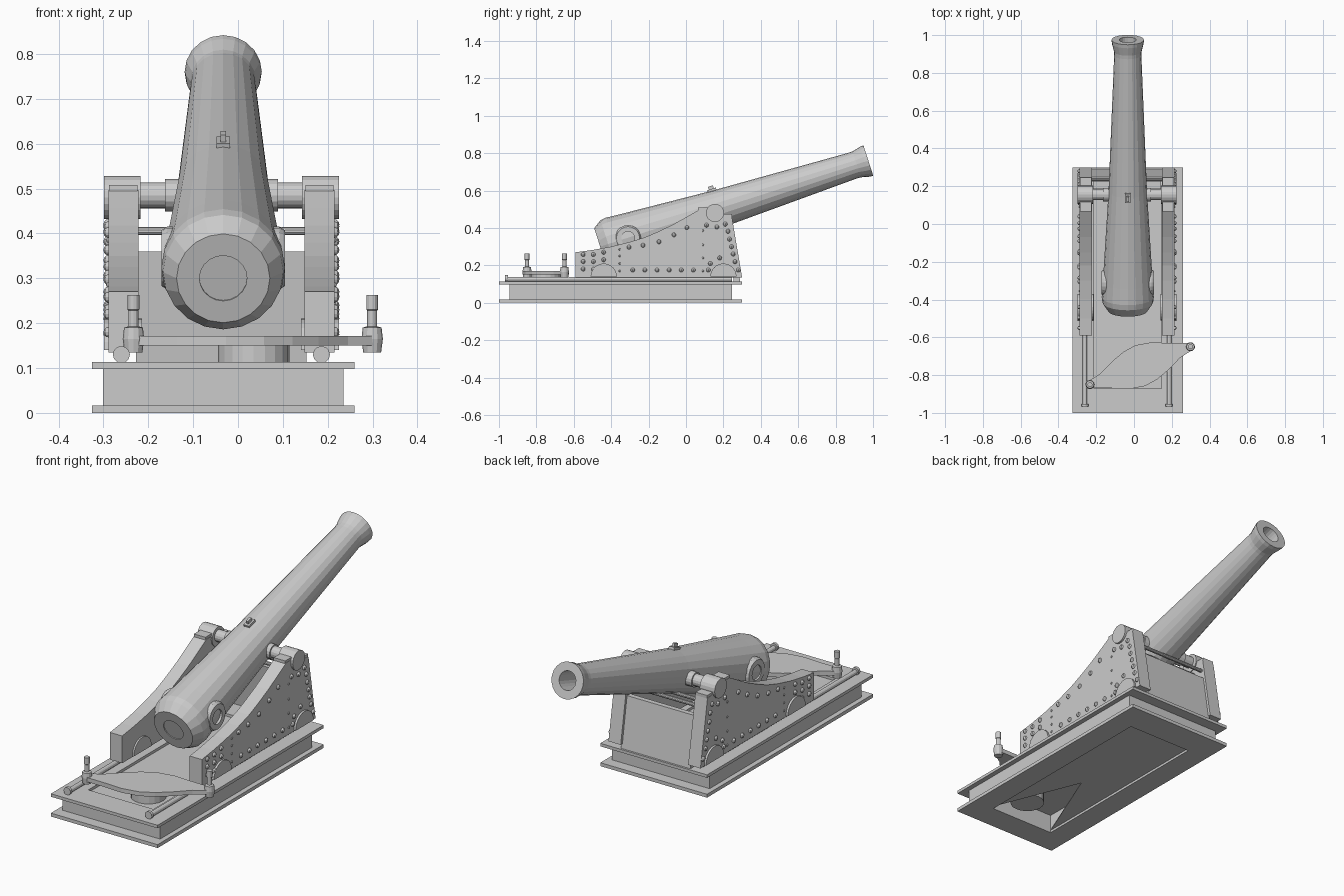
import bpy, bmesh, math
from mathutils import Vector, Matrix

if "Cube" in bpy.data.objects:
    bpy.data.objects.remove(bpy.data.objects["Cube"])

CX = -0.033                      # centre line of gun and base
CC = -0.037                      # centre line of carriage
AXIS = {'X': Matrix.Rotation(math.pi / 2, 4, 'Y'),
        'Y': Matrix.Rotation(-math.pi / 2, 4, 'X'), 'Z': Matrix()}


def finish(name, bm, matrix=None):
    if matrix is not None:
        bm.transform(matrix)
    bmesh.ops.recalc_face_normals(bm, faces=bm.faces)
    me = bpy.data.meshes.new(name)
    bm.to_mesh(me)
    bm.free()
    ob = bpy.data.objects.new(name, me)
    bpy.context.collection.objects.link(ob)
    return ob


def box(name, x0, x1, y0, y1, z0, z1):
    bm = bmesh.new()
    bmesh.ops.create_cube(bm, size=1)
    m = Matrix.Translation(((x0 + x1) / 2, (y0 + y1) / 2, (z0 + z1) / 2))
    return finish(name, bm, m @ Matrix.Diagonal((x1 - x0, y1 - y0, z1 - z0, 1)))


def lathe(name, pts, matrix, n=16, closed=False):
    """Spin (radius, height) points about local z, then place with matrix."""
    bm = bmesh.new()
    vs = [bm.verts.new((r, 0, h)) for r, h in pts]
    es = [bm.edges.new(p) for p in zip(vs, vs[1:])]
    if closed:
        es.append(bm.edges.new((vs[-1], vs[0])))
    bmesh.ops.spin(bm, geom=vs + es, cent=(0, 0, 0), axis=(0, 0, 1),
                   angle=2 * math.pi, steps=n)
    bmesh.ops.remove_doubles(bm, verts=bm.verts, dist=1e-5)
    return finish(name, bm, matrix)


def rod(name, start, length, r, axis, n=16):
    return lathe(name, [(0, 0), (r, 0), (r, length), (0, length)],
                 Matrix.Translation(start) @ AXIS[axis], n)


def prism(name, pts, axis, a, b):
    """Polygon extruded from a to b: 'X' takes (y, z), 'Z' takes (x, y)."""
    bm = bmesh.new()
    co = (lambda p: (a, *p)) if axis == 'X' else (lambda p: (*p, a))
    f = bm.faces.new([bm.verts.new(co(p)) for p in pts])
    new = bmesh.ops.extrude_face_region(bm, geom=[f])['geom']
    d = Vector((b - a, 0, 0) if axis == 'X' else (0, 0, b - a))
    bmesh.ops.translate(bm, vec=d, verts=[v for v in new if isinstance(v, bmesh.types.BMVert)])
    return finish(name, bm)


def frame(name, ox, y0, y1, z0, z1):
    """Rectangular slab with the shared long opening through it."""
    bm = bmesh.new()
    outer = [(CX - ox, y0), (CX + ox, y0), (CX + ox, y1), (CX - ox, y1)]
    inner = [(CX - .178, -.87), (CX + .178, -.87), (CX + .178, .15), (CX - .178, .15)]
    rings = [[bm.verts.new((*p, z)) for p in loop]
             for loop, z in ((outer, z0), (outer, z1), (inner, z1), (inner, z0))]
    for k in range(4):
        a, b = rings[k], rings[(k + 1) % 4]
        for i in range(4):
            j = (i + 1) % 4
            bm.faces.new((a[i], a[j], b[j], b[i]))
    return finish(name, bm)


# base platform: bottom flange, web, top flange
frame("base_bottom_flange", .2925, -1, .3, 0, .017)
frame("base_web", .268, -.945, .245, .017, .098)
frame("base_top_flange", .2925, -1, .3, .098, .113)
# floor under the carriage and notched sheet closing the underside
box("floor_plate", CX - .178, CX + .178, -.87, .15, .094, .1)
prism("underside_sheet", [(CX - .178, .15), (CX + .178, .15), (CX + .178, -.87),
                          (CX, -.43), (CX - .178, -.87)], 'Z', .012, .017)

# gun barrel, tilted upward
breech, muzzle = Vector((CX, -.459, .3)), Vector((CX, .975, .76))
direction = (muzzle - breech).normalized()
tilt = Matrix.Translation(breech) @ Vector((0, 0, 1)).rotation_difference(direction).to_matrix().to_4x4()
L = (muzzle - breech).length
lathe("barrel", [(0, .004), (.053, .004), (.053, 0), (.104, 0), (.134, .045), (.138, .075),
                 (.132, .16), (.102, .66), (.072, L - .085), (.073, L - .065), (.084, L - .02),
                 (.086, L), (.045, L), (.042, L - .4), (0, L - .4)], tilt, 20)

# sight on top of the barrel (local -y points up)
for nm, w, l, h in (("sight_base", .03, .05, .112), ("sight_blade", .012, .028, .128)):
    ob = box(nm, -w / 2, w / 2, -h, -.09, .66 - l / 2, .66 + l / 2)
    ob.data.transform(tilt)

# cheek outline (y, z) and rivet positions
cheek = [(-.59, .135), (-.59, .27), (-.5, .282), (-.4, .30), (-.3, .325), (-.22, .35),
         (-.15, .38), (-.07, .418), (0, .457), (.07, .497), (.1, .497), (.21, .465),
         (.245, .46), (.3, .135)]
rivets = [(y, z) for y in (-.55, -.495) for z in (.18, .22, .258)]
rivets += [(-.285 + .065 * i, .175) for i in range(6)]
rivets += [(-.44, .27), (-.44, .23), (-.305, .297), (-.23, .307), (-.145, .326), (-.065, .363),
           (.005, .402), (.11, .415), (.165, .405), (.21, .42), (.225, .382), (.232, .34),
           (.243, .30), (.252, .26), (.262, .22), (.28, .175), (.13, .21), (.12, .175), (.18, .24)]
small = [(.09, z) for z in (.17, .24, .31, .385)] + [(-.355, z) for z in (.17, .21, .25, .285)]

for s, side in ((-1, "left"), (1, "right")):
    X = lambda d: CC + s * d

    def xrod(name, d0, d1, y, z, r, n=16):
        rod(name, (min(X(d0), X(d1)), y, z), d1 - d0, r, 'X', n)

    # cheek plate, wheels and slide rail
    prism(side + "_cheek", cheek, 'X', X(.185), X(.252))
    for nm, y in (("front", -.44), ("back", .2)):
        half = [(y + .07 * math.cos(i * math.pi / 12), .14 + .07 * math.sin(i * math.pi / 12))
                for i in range(13)]
        prism(f"{side}_{nm}_wheel", half, 'X', X(.177), X(.262))
    rod(side + "_rail", (X(.223), -.955, .126), 1.2, .012, 'Y', 12)
    rod(side + "_rail_end", (X(.223), -.967, .13), .014, .019, 'Y', 12)

    # trunnion with collar, bearing and clamp tabs
    xrod(side + "_trunnion", .07, .2, .155, .485, .029)
    xrod(side + "_trunnion_collar", .07, .126, .155, .485, .036)
    xrod(side + "_trunnion_bearing", .18, .262, .155, .48, .048, 20)
    xa, xb = sorted((X(.187), X(.25)))
    box(side + "_clamp_front", xa, xb, .065, .12, .49, .508)
    box(side + "_clamp_back", xa, xb, .19, .245, .455, .475)

    # ring on the side of the breech
    m = Matrix.Translation((CX, -.31, .345)) @ Matrix.Rotation(s * math.pi / 2, 4, 'Y')
    lathe(side + "_breech_ring", [(.07, .07), (.07, .125), (.062, .138), (.036, .138), (.036, .07)],
          m, 20, True)

    # rivets
    bm = bmesh.new()
    for pts, r in ((rivets, .012), (small, .006)):
        for y, z in pts:
            bmesh.ops.create_uvsphere(bm, u_segments=8, v_segments=6, radius=r,
                                      matrix=Matrix.Translation((X(.251), y, z)))
    finish(side + "_rivets", bm)

# transom wall and cross bars between the cheeks
prism("transom", [(.255, .113), (.225, .36), (.25, .36), (.29, .113)], 'X', CC - .19, CC + .19)
for i, (y, z) in enumerate(((.235, .405), (.18, .405))):
    rod(f"cross_bar_{i}", (CC - .2, y, z), .4, .009, 'X', 10)

# traversing crank: pivot, leaf-shaped arm and two handles
c = Vector((.033, -.75))
rod("crank_pivot", (.035, -.75, .02), .132, .08, 'Z', 20)
u = (Vector((.297, -.65)) - Vector((-.235, -.85))) / 2
v = Vector((-u.y, u.x)).normalized()
# the arm is an S-shaped leaf, bulging more on opposite sides of its two halves
upper = [(-1, .02), (-.75, .035), (-.45, .075), (-.2, .1), (.05, .11), (.35, .095), (.7, .052), (1, .02)]
leaf = [c + u * t + v * w for t, w in upper] + [c - u * t - v * w for t, w in upper]
prism("crank_arm", [tuple(p) for p in leaf], 'Z', .15, .171)
for nm, p in (("left", c - u), ("right", c + u)):
    lathe(nm + "_crank_handle", [(0, .135), (.02, .135), (.024, .165), (.021, .19), (.011, .193),
                                 (.011, .228), (.013, .23), (.013, .263), (0, .263)],
          Matrix.Translation((p.x, p.y, 0)), 12)
